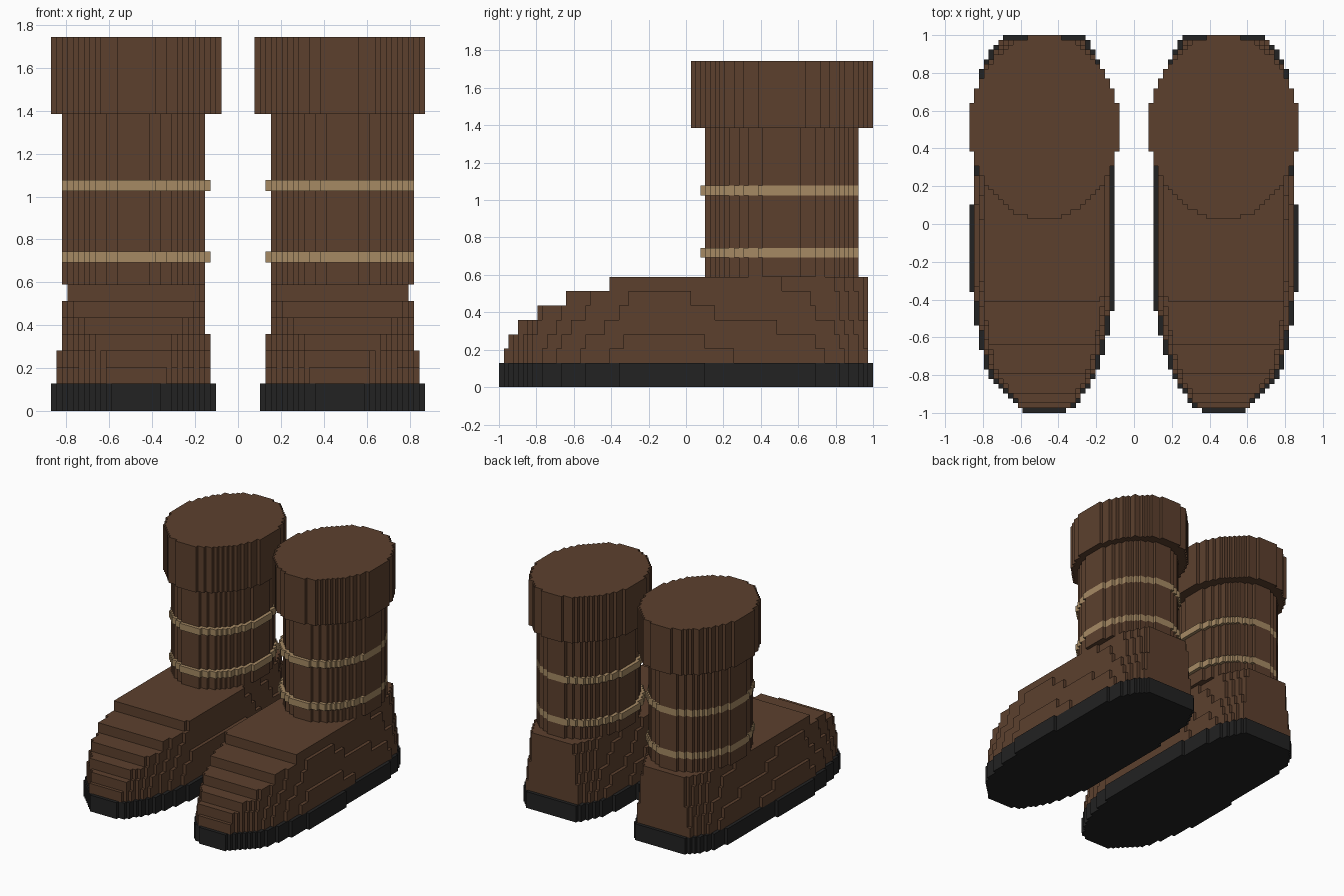
import bpy, bmesh, math

if "Cube" in bpy.data.objects:
    bpy.data.objects.remove(bpy.data.objects["Cube"])

U = 2 / 78  # block size


def material(name, rgb):
    m = bpy.data.materials.new(name)
    m.diffuse_color = (*rgb, 1)
    m.use_nodes = True
    m.node_tree.nodes["Principled BSDF"].inputs["Base Color"].default_value = m.diffuse_color
    return m


BROWN = material("brown leather", (0.107, 0.051, 0.027))
TAN = material("tan strap", (0.381, 0.254, 0.127))
BLACK = material("black rubber", (0.016, 0.016, 0.016))

# Outline of the right-hand sole, seen from above
SOLE = [(0.38, -1), (0.59, -1), (0.77, -0.8), (0.82, -0.62), (0.855, -0.4), (0.872, -0.17),
        (0.855, 0.2), (0.845, 0.6), (0.82, 0.8), (0.74, 0.95), (0.69, 1), (0.26, 1),
        (0.15, 0.8), (0.13, 0.55), (0.1, 0.3), (0.1, -0.38), (0.13, -0.55), (0.2, -0.8), (0.3, -0.95)]


def ellipse(x0, x1, y0, y1, n=64):
    cx, cy, rx, ry = (x0 + x1) / 2, (y0 + y1) / 2, (x1 - x0) / 2, (y1 - y0) / 2
    return [(cx + rx * math.cos(2 * math.pi * i / n), cy + ry * math.sin(2 * math.pi * i / n))
            for i in range(n)]


def rows(outline, y0, y1, inset=0):
    """Snap an outline to block rows: (row, left, right)."""
    result = []
    for j in range(round(y0 / U), round(y1 / U)):
        y = (j + 0.5) * U
        xs = [a[0] + (b[0] - a[0]) * (y - a[1]) / (b[1] - a[1])
              for a, b in zip(outline, outline[1:] + outline[:1])
              if (a[1] <= y) != (b[1] <= y)]
        if len(xs) > 1:
            left, right = round((min(xs) + inset) / U), round((max(xs) - inset) / U)
            if right > left:
                result.append((j, left, right))
    return result


def add_slab(bm, block_rows, z0, z1):
    """Stair-stepped prism between two block heights."""
    pts = []
    for j, left, right in block_rows:
        pts += [(right, j), (right, j + 1)]
    for j, left, right in reversed(block_rows):
        pts += [(left, j + 1), (left, j)]
    # drop repeated and collinear points
    pts = [p for i, p in enumerate(pts) if p != pts[i - 1]]
    n = len(pts)
    pts = [p for i, p in enumerate(pts)
           if not (pts[i - 1][0] == p[0] == pts[(i + 1) % n][0]
                   or pts[i - 1][1] == p[1] == pts[(i + 1) % n][1])]
    low = [bm.verts.new((x * U, y * U, z0 * U)) for x, y in pts]
    high = [bm.verts.new((x * U, y * U, z1 * U)) for x, y in pts]
    bm.faces.new(low[::-1])
    bm.faces.new(high)
    for i in range(len(pts)):
        k = (i + 1) % len(pts)
        bm.faces.new((low[i], low[k], high[k], high[i]))


def part(name, mat, slabs):
    """One object from (rows, z0, z1) slabs, mirrored to the other boot."""
    bm = bmesh.new()
    for s in slabs:
        add_slab(bm, *s)
    bmesh.ops.recalc_face_normals(bm, faces=bm.faces)
    me = bpy.data.meshes.new(name)
    bm.to_mesh(me)
    bm.free()
    me.materials.append(mat)
    ob = bpy.data.objects.new(name, me)
    bpy.context.collection.objects.link(ob)
    ob.modifiers.new("other boot", "MIRROR").use_mirror_merge = False


# Sole
part("sole", BLACK, [(rows(SOLE, -1, 1), 0, 5)])

# Foot: stepped layers (bottom, top, toe position, side inset)
LAYERS = [(5, 8, -0.975, 0.02), (8, 11, -0.95, 0.026), (11, 14, -0.9, 0.04),
          (14, 17, -0.795, 0.05), (17, 20, -0.64, 0.055), (20, 23, -0.41, 0.065)]
part("foot", BROWN, [(rows(SOLE, y, 0.975, d), a, b) for a, b, y, d in LAYERS])

# Shaft, split where the straps wrap around it
shaft = rows(ellipse(0.154, 0.82, 0.103, 0.923), 0, 1)
part("shaft", BROWN, [(shaft, a, b) for a, b in ((23, 27), (29, 40), (42, 54))])

# Straps
strap = rows(ellipse(0.128, 0.82, 0.077, 0.923), 0, 1)
for label, z in (("lower", 27), ("upper", 40)):
    part(label + "_strap", TAN, [(strap, z, z + 2)])

# Cuff
part("cuff", BROWN, [(rows(ellipse(0.077, 0.872, 0.026, 1), 0, 1), 54, 68)])
